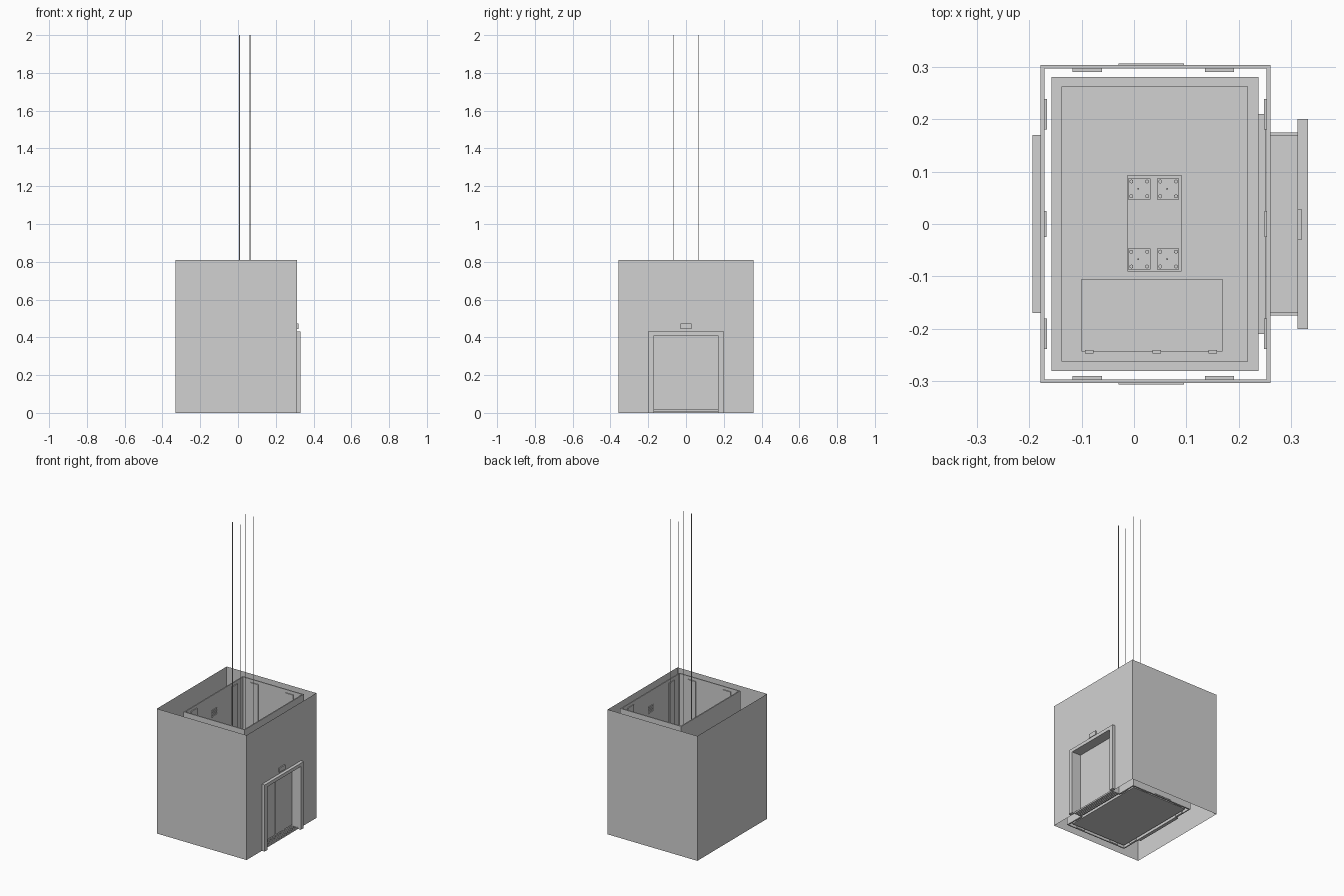
import bpy
import bmesh

cube = bpy.data.objects.get("Cube")
if cube:
    bpy.data.objects.remove(cube, do_unlink=True)

grey = bpy.data.materials.new("plain_grey")
grey.use_nodes = True
grey.diffuse_color = (0.64, 0.64, 0.64, 1)
grey.node_tree.nodes["Principled BSDF"].inputs["Base Color"].default_value = (0.64, 0.64, 0.64, 1)


def finish(name, bm):
    mesh = bpy.data.meshes.new(name)
    bm.to_mesh(mesh)
    bm.free()
    mesh.materials.append(grey)
    obj = bpy.data.objects.new(name, mesh)
    bpy.context.collection.objects.link(obj)
    return obj


def box(name, x, y, z):
    """Box from (min, max) ranges."""
    bm = bmesh.new()
    bmesh.ops.create_cube(bm, size=1)
    for v in bm.verts:
        for i, (a, b) in enumerate((x, y, z)):
            v.co[i] = a if v.co[i] < 0 else b
    return finish(name, bm)


def sheet(name, corners):
    bm = bmesh.new()
    bm.faces.new([bm.verts.new(c) for c in corners])
    return finish(name, bm)


def rod(name, x, y, z0, z1, r, sides):
    bm = bmesh.new()
    bmesh.ops.create_cone(bm, cap_ends=True, segments=sides, radius1=r, radius2=r, depth=z1 - z0)
    bmesh.ops.translate(bm, verts=bm.verts, vec=(x, y, (z0 + z1) / 2))
    return finish(name, bm)


TOP = 0.81
DOOR_Y, DOOR_Z = 0.17, 0.41

# Outer shaft shell: thin sheets, open above and below
X0, X1, Y = -0.332, 0.312, 0.358
for side, y in (("front", -Y), ("back", Y)):
    a, b = (X0, X1) if y < 0 else (X1, X0)
    sheet("shell_" + side, [(a, y, 0), (b, y, 0), (b, y, TOP), (a, y, TOP)])
sheet("shell_right", [(X0, Y, 0), (X0, -Y, 0), (X0, -Y, TOP), (X0, Y, TOP)])
for name, a, b, z in (("shell_door_side_a", -Y, -DOOR_Y, 0),
                      ("shell_door_side_b", DOOR_Y, Y, 0),
                      ("shell_above_door", -DOOR_Y, DOOR_Y, DOOR_Z)):
    sheet(name, [(X1, a, z), (X1, b, z), (X1, b, TOP), (X1, a, TOP)])

# Inner lining walls around the car
LX0, LX1, LY, T = -0.178, 0.26, 0.303, 0.007
for name, y in (("lining_front", -LY), ("lining_back", LY - T)):
    box(name, (LX0, LX1), (y, y + T), (0, TOP))
box("lining_right", (LX0, LX0 + T), (-LY + T, LY - T), (0, TOP))
for name, a, b, z in (("lining_door_side_a", -LY + T, -DOOR_Y, 0),
                      ("lining_door_side_b", DOOR_Y, LY - T, 0),
                      ("lining_above_door", -DOOR_Y, DOOR_Y, DOOR_Z)):
    box(name, (LX1 - T, LX1), (a, b), (z, TOP))

# Vertical guide strips inside the lining
for s in (-1, 1):
    strip_y = sorted((s * 0.29, s * (LY - T)))
    for x in (-0.117, 0.135):
        box("guide_strip", (x, x + 0.056), strip_y, (0, 0.79))
    span = sorted((s * 0.18, s * 0.238))
    box("guide_strip", (LX0 + T, LX0 + 0.012), span, (0, 0.79))
    box("guide_strip", (LX1 - 0.012, LX1 - T), span, (0, 0.79))
    # Low cover plates outside the lining
    box("cover_plate", (-0.03, 0.095), sorted((s * LY, s * 0.306)), (0.005, 0.055))

# Rear niche box and the small louvres on the inner walls
box("rear_niche", (-0.193, LX0), (-DOOR_Y, DOOR_Y), (0, 0.42))
for i in range(5):
    z = 0.67 + i * 0.01
    box("louvre", (LX0 + T, LX0 + T + 0.004), (-0.025, 0.025), (z, z + 0.005))
    box("louvre", (LX1 - T - 0.004, LX1 - T), (-0.025, 0.025), (z, z + 0.005))

# Lift car
CX0, CX1, CY, ROOF = -0.157, 0.237, 0.28, 0.48
box("car_floor", (CX0, CX1), (-CY, CY), (0.005, 0.03))
box("car_roof", (CX0, CX1), (-CY, CY), (ROOF - 0.03, ROOF))
box("car_roof_panel", (CX0 + 0.019, CX1 - 0.02), (-0.262, 0.262), (ROOF, ROOF + 0.006))
box("car_wall_right", (CX0, CX0 + 0.015), (-CY, CY), (0.03, ROOF - 0.03))
for s in (-1, 1):
    box("car_wall", (CX0 + 0.015, CX1), sorted((s * CY, s * 0.265)), (0.03, ROOF - 0.03))
    box("car_door", (0.238, 0.246), sorted((s * 0.001, s * 0.18)), (0.02, 0.42))
box("door_operator", (CX1, 0.252), (-0.21, 0.21), (0.42, 0.47))

# Roof hatch with hinges
TOPZ = ROOF + 0.006
box("roof_hatch", (-0.1, 0.169), (-0.243, -0.105), (TOPZ, TOPZ + 0.008))
for x in (-0.085, 0.043, 0.15):
    box("hatch_hinge", (x - 0.008, x + 0.008), (-0.247, -0.24), (TOPZ, TOPZ + 0.011))

# Cable hitch and hoist cables
box("hitch_plate", (-0.012, 0.091), (-0.091, 0.093), (TOPZ, TOPZ + 0.008))
for x in (0.008, 0.063):
    for y in (-0.067, 0.067):
        box("hitch_block", (x - 0.019, x + 0.023), (y - 0.02, y + 0.02), (TOPZ + 0.008, TOPZ + 0.018))
        for dx in (-0.013, 0.017):
            for dy in (-0.014, 0.014):
                rod("hitch_bolt", x + dx, y + dy, TOPZ + 0.018, TOPZ + 0.026, 0.004, 6)
        rod("hoist_cable", x, y, TOPZ + 0.018, 2.0, 0.002, 8)

# Landing doorway: reveal, trim, doors and slotted sill
for s in (-1, 1):
    box("door_jamb", (LX1, 0.315), sorted((s * DOOR_Y, s * 0.174)), (0, DOOR_Z))
    box("door_trim", (X1, 0.332), sorted((s * DOOR_Y, s * 0.2)), (0, 0.432))
    box("landing_door", (0.262, 0.268), sorted((s * 0.001, s * DOOR_Y)), (0.015, DOOR_Z))
box("door_head", (LX1, 0.315), (-DOOR_Y, DOOR_Y), (DOOR_Z, DOOR_Z + 0.004))
box("door_trim_head", (X1, 0.332), (-DOOR_Y, DOOR_Y), (DOOR_Z, 0.432))
for i in range(5):
    x = 0.262 + i * 0.011
    box("sill_bar", (x, x + 0.006), (-DOOR_Y, DOOR_Y), (0, 0.01))

# Floor indicator above the doorway
box("indicator", (X1, 0.32), (-0.03, 0.028), (0.445, 0.472))
